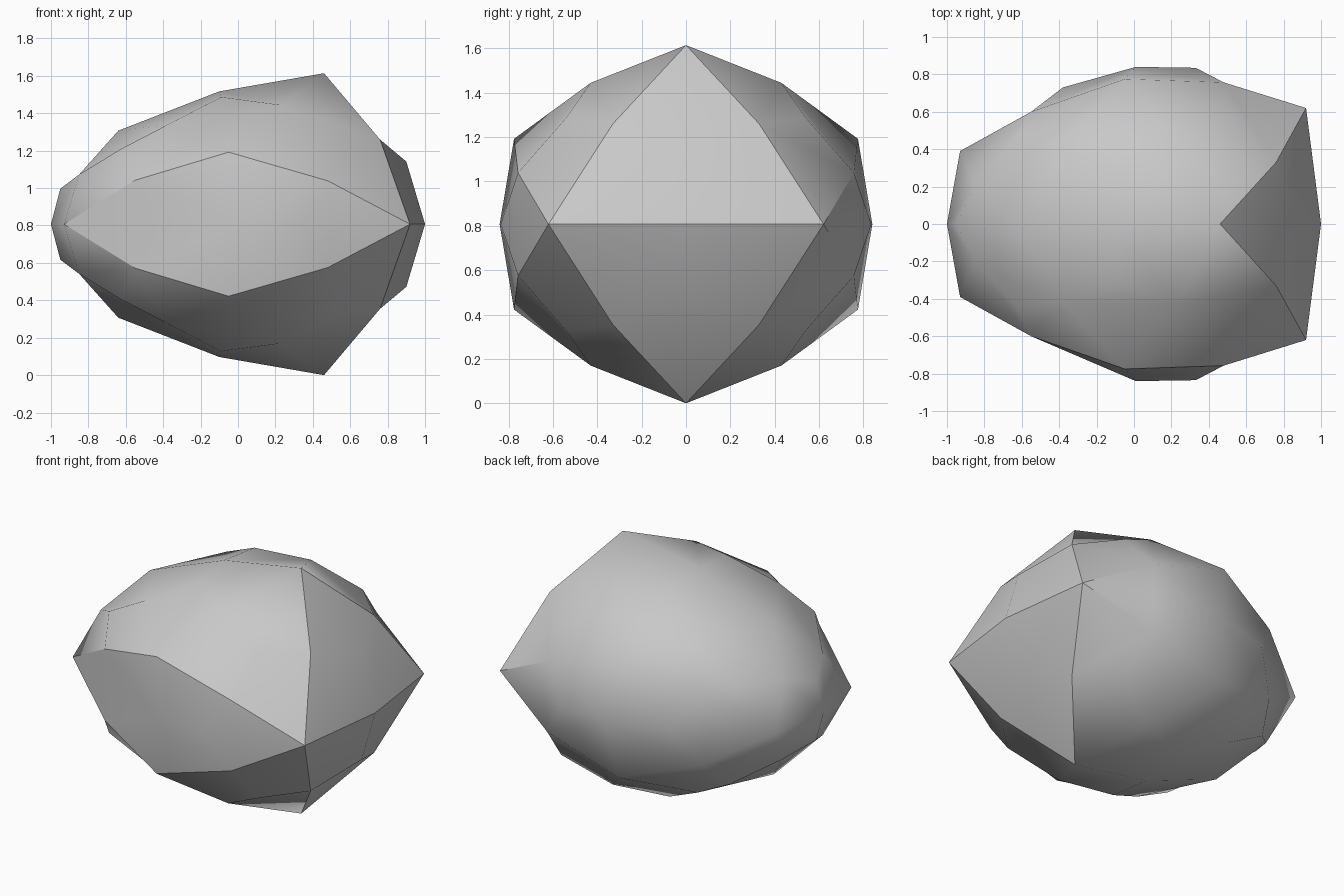
import bpy, bmesh
from mathutils import Vector

if "Cube" in bpy.data.objects:
    bpy.data.objects.remove(bpy.data.objects["Cube"])

MID_Z = 0.807

# Stretched icosahedron: corner classes (left/right ends, top peak, shoulder, flank)
CORNER = {"R": (0.92, 0.62, 0), "L": (-0.93, 0.39, 0), "T": (0.46, 0, 0.807),
          "K": (-0.64, 0, 0.50), "F": (-0.05, 0.775, 0.385)}
# Bulged edge midpoints, by the classes of the edge's ends
EDGE = {"RR": (1.0, 0, 0), "LL": (-1.0, 0, 0), "KT": (-0.10, 0, 0.71),
        "RT": (0.76, 0.33, 0.452), "FR": (0.48, 0.757, 0.232),
        "FT": (0.23, 0.43, 0.637), "FF": (0.01, 0.84, 0),
        "FL": (-0.55, 0.60, 0.235), "KL": (-0.85, 0.21, 0.265),
        "FK": (-0.38, 0.42, 0.53)}
# Raised face centres, by the classes of the face's corners
CENTRE = {"RRT": (0.90, 0, 0.335), "FRT": (0.53, 0.54, 0.48),
          "FFR": (0.33, 0.835, 0), "FFL": (-0.38, 0.73, 0),
          "FKT": (-0.09, 0.30, 0.68), "FKL": (-0.63, 0.44, 0.40),
          "KLL": (-0.95, 0, 0.19)}

# The twenty large faces as (class, y side, z side) corners
faces = []
for s in (-1, 1):
    faces += [[("R", -1, 0), ("R", 1, 0), ("T", 0, s)],
              [("L", -1, 0), ("L", 1, 0), ("K", 0, s)],
              [("R", s, 0), ("F", s, 1), ("F", s, -1)],
              [("L", s, 0), ("F", s, 1), ("F", s, -1)]]
    for z in (-1, 1):
        faces += [[("R", s, 0), ("T", 0, z), ("F", s, z)],
                  [("T", 0, z), ("K", 0, z), ("F", s, z)],
                  [("L", s, 0), ("K", 0, z), ("F", s, z)]]

bm = bmesh.new()
made = {}


def sign(v):
    return (v > 0) - (v < 0)


def point(*corners):
    """Vertex for a corner, an edge or a face, shared between neighbours."""
    key = tuple(sorted(corners))
    if key not in made:
        name = "".join(c[0] for c in key)
        x, y, z = {1: CORNER, 2: EDGE, 3: CENTRE}[len(key)][name]
        sy, sz = (sign(sum(c[i] for c in key)) for i in (1, 2))
        if name == "FFL" and sy < 0:   # shallow hollow on the front flank
            x, y = -0.40, 0.645
        made[key] = bm.verts.new((x, y * sy, MID_Z + z * sz))
    return made[key]


# Split each large face: three corner triangles and a raised centre
for a, b, c in faces:
    ab, bc, ca = point(a, b), point(b, c), point(c, a)
    mid = point(a, b, c)
    for tri in ((point(a), ab, ca), (point(b), bc, ab), (point(c), ca, bc),
                (ab, bc, mid), (bc, ca, mid), (ca, ab, mid)):
        bm.faces.new(tri).smooth = True
bmesh.ops.recalc_face_normals(bm, faces=bm.faces[:])

# Hard creases round the blunt end and along the front flank
for key, vert in list(made.items()):
    if len(key) != 2:
        continue
    pair = key[0][0] + key[1][0]
    for corner in key:
        front = pair in ("FR", "FL") and vert.co.y < 0
        if pair in ("RR", "RT") or front or (pair == "FR" and corner[0] == "R"):
            bm.edges.get((vert, point(corner))).smooth = False

mesh = bpy.data.meshes.new("rock")
bm.to_mesh(mesh)
bm.free()
rock = bpy.data.objects.new("rock", mesh)
bpy.context.collection.objects.link(rock)

# Stone colour
stone = bpy.data.materials.new("stone_grey")
stone.use_nodes = True
stone.diffuse_color = (0.58, 0.58, 0.58, 1)
bsdf = next(n for n in stone.node_tree.nodes if n.type == "BSDF_PRINCIPLED")
bsdf.inputs["Base Color"].default_value = (0.58, 0.58, 0.58, 1)
bsdf.inputs["Roughness"].default_value = 0.8
mesh.materials.append(stone)
